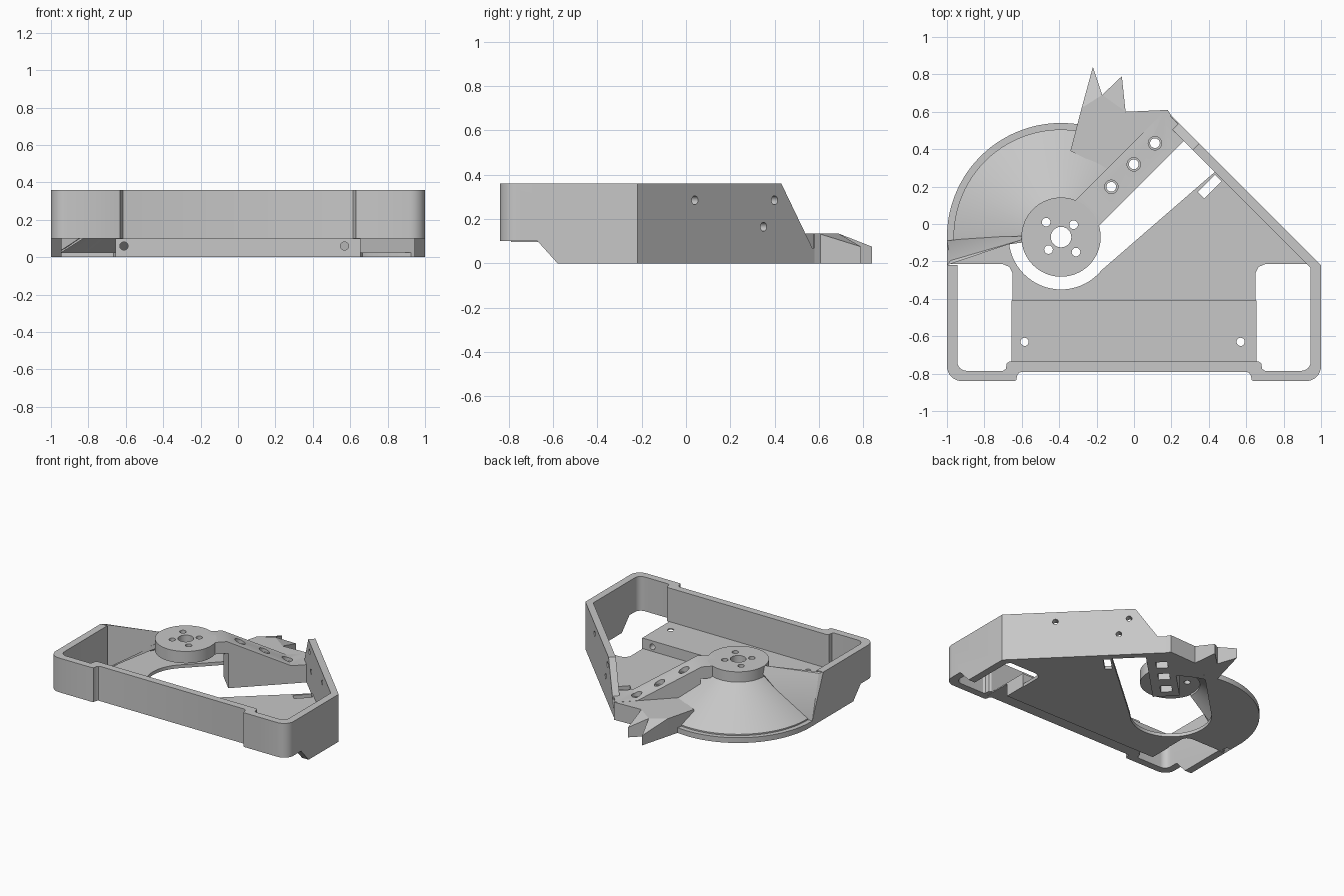
import bpy, bmesh
from math import cos, sin, radians, pi
from mathutils import Vector

if "Cube" in bpy.data.objects:
    bpy.data.objects.remove(bpy.data.objects["Cube"])

grey = bpy.data.materials.new("plain grey")
grey.use_nodes = True
grey.diffuse_color = (0.57, 0.57, 0.57, 1)
grey.node_tree.nodes["Principled BSDF"].inputs["Base Color"].default_value = (0.57, 0.57, 0.57, 1)

X, Y, Z = Vector((1, 0, 0)), Vector((0, 1, 0)), Vector((0, 0, 1))
DIAG = (X + Y).normalized()
BACK = (Y - X).normalized()
HUB = Vector((-0.39, -0.07, 0))


def finish(name, bm):
    bmesh.ops.recalc_face_normals(bm, faces=bm.faces)
    me = bpy.data.meshes.new(name)
    bm.to_mesh(me)
    bm.free()
    ob = bpy.data.objects.new(name, me)
    bpy.context.collection.objects.link(ob)
    me.materials.append(grey)
    return ob


def prism(name, pts, lo, hi, origin=Vector(), u=X, v=Y):
    """Outline in the u, v plane, extruded along u x v from lo to hi."""
    w = u.cross(v)
    bm = bmesh.new()
    ends = [[bm.verts.new(origin + u * a + v * b + w * h) for a, b in pts] for h in (lo, hi)]
    bm.faces.new(ends[0])
    bm.faces.new(ends[1])
    n = len(pts)
    for i in range(n):
        j = (i + 1) % n
        bm.faces.new((ends[0][i], ends[0][j], ends[1][j], ends[1][i]))
    return finish(name, bm)


def arc(cx, cy, r, a0, a1, n):
    return [(cx + r * cos(radians(a0 + (a1 - a0) * i / n)),
             cy + r * sin(radians(a0 + (a1 - a0) * i / n))) for i in range(n + 1)]


def circle(cx, cy, r, n=32):
    return arc(cx, cy, r, 0, 360, n)[:-1]


def rect(x0, x1, y0, y1):
    return [(x0, y0), (x1, y0), (x1, y1), (x0, y1)]


def hull(name, pts):
    bm = bmesh.new()
    for p in pts:
        bm.verts.new(p)
    res = bmesh.ops.convex_hull(bm, input=bm.verts)
    loose = {e for e in res["geom_interior"] if isinstance(e, bmesh.types.BMVert)}
    bmesh.ops.delete(bm, geom=list(loose), context="VERTS")
    return finish(name, bm)


def cut(ob, *args, **kw):
    tool = prism("cutter", *args, **kw)
    tool.hide_render = True
    mod = ob.modifiers.new("cut", "BOOLEAN")
    mod.operation, mod.solver, mod.object = "DIFFERENCE", "EXACT", tool
    bpy.context.view_layer.objects.active = ob
    bpy.ops.object.modifier_apply(modifier=mod.name)
    bpy.data.objects.remove(tool)


def slot(ob, top):
    """Round-ended clearance slot that runs from the hub along the arm."""
    cut(ob, arc(0, 0, 0.28, 90, 270, 32) + [(0.55, -0.28), (0.55, 0.28)], -0.1, top,
        origin=HUB, u=DIAG, v=BACK)


# U-shaped front rim, raised at the front
outer = [(1, -0.22)] + arc(0.92, -0.76, 0.08, 0, -90, 8) + [
    (0.64, -0.84), (0.63, -0.835), (0.625, -0.81), (0.615, -0.795), (0.60, -0.79)]
inner = [(0.945, -0.22)] + arc(0.895, -0.735, 0.05, 0, -90, 6) + [
    (0.70, -0.785), (0.685, -0.775), (0.68, -0.745), (0.665, -0.735)]


def mirrored(half):
    return half + [(-x, y) for x, y in reversed(half)]


rim = prism("front_rim", mirrored(outer) + mirrored(inner)[::-1], 0, 0.36)
cut(rim, [(-0.95, -0.1), (-0.58, -0.1), (-0.58, 0), (-0.67, 0.1), (-0.95, 0.1)],
    -1.2, 1.2, u=Y, v=Z)

# Diagonal side wall with three screw holes
wall = prism("diagonal_wall", [(0, 0), (1.16, 0), (1.16, 0.07), (1.117, 0.07), (0.92, 0.36), (0, 0.36)],
             -0.05, 0, origin=Vector((1, -0.22, 0)), u=BACK, v=Z)
for y, z in ((0.04, 0.285), (0.40, 0.285), (0.35, 0.165)):
    cut(wall, circle(0, z, 0.02, 20), -0.1, 0.1, origin=Vector((0.78 - y, y, 0)), u=BACK, v=Z)

# Thin floor with a small slanted slot
floor = prism("floor", [(-0.65, -0.575), (0.65, -0.575), (0.65, -0.26), (0.665, -0.23), (0.70, -0.215),
                        (0.96, -0.215), (0.44, 0.285), (-0.2, -0.27), (-0.39, -0.07), (-0.62, -0.07),
                        (-0.98, -0.2), (-0.98, -0.215), (-0.70, -0.215), (-0.665, -0.23), (-0.65, -0.26)],
              0, 0.025)
cut(floor, circle(HUB.x, HUB.y, 0.28, 64), -0.1, 0.2)
cut(floor, rect(-0.065, 0.065, -0.025, 0.025), -0.1, 0.1, origin=Vector((0.405, 0.2, 0)), u=DIAG, v=BACK)

# Floor under the skirt, open along the arm
skirt_floor = prism("skirt_floor", [(HUB.x, HUB.y)] + arc(HUB.x, HUB.y, 0.58, 50, 194, 48), 0, 0.025)
slot(skirt_floor, 0.1)

# Mounting step behind the front wall, with a thin lip reaching forward under it
step = prism("mounting_step", [(-0.79, 0.096), (-0.58, 0.096), (-0.58, 0), (-0.41, 0),
                               (-0.41, 0.105), (-0.79, 0.105)], -0.655, 0.655, u=Y, v=Z)
for x in (-0.585, 0.57):
    cut(step, circle(x, -0.63, 0.022, 20), -0.1, 0.3)
for x in (-0.61, 0.57):
    cut(step, circle(x, 0.06, 0.022, 20), -1, 1, u=X, v=Z)

# Hub disc with its bolt holes
hub = prism("hub_disc", circle(HUB.x, HUB.y, 0.212, 64), 0.265, 0.355)
for dx, dy, r in ((0, 0, 0.055), (-0.08, 0.08, 0.023), (0.067, 0.066, 0.023),
                  (-0.067, -0.067, 0.023), (0.08, -0.08, 0.023)):
    cut(hub, circle(HUB.x + dx, HUB.y + dy, r, 24), 0, 1)

# Hollow conical skirt around the hub, swept from the arm to the left wall
profile = [(0.2, 0.284), (0.575, 0.05), (0.575, 0.04), (0.61, 0.04), (0.61, 0),
           (0.56, 0), (0.56, 0.025), (0.2, 0.25)]
bm = bmesh.new()
rings = []
for i in range(49):
    a = radians(51 + 137 * i / 48)
    rings.append([bm.verts.new(HUB + Vector((r * cos(a), r * sin(a), z))) for r, z in profile])
for p, q in zip(rings, rings[1:]):
    for k in range(len(profile)):
        m = (k + 1) % len(profile)
        bm.faces.new((p[k], p[m], q[m], q[k]))
bm.faces.new(rings[0])
bm.faces.new(rings[-1])
finish("conical_skirt", bm)

# Web joining the left wall to the hub and skirt, open underneath
hull("left_web", [(-1, -0.22, 0), (-1, -0.22, 0.36), (-0.98, -0.195, 0.355), (-0.6, -0.085, 0.355),
                  (-0.6, -0.085, 0.265), (-0.6, -0.065, 0.3), (-0.84, -0.07, 0.1),
                  (-1, -0.09, 0.045), (-1, -0.09, 0)])

# Sloping arm with three counterbored holes and nut pockets
arm = prism("sloping_arm", [(0.15, 0.265), (0.28, 0.265), (0.28, 0), (0.87, 0), (0.87, 0.135),
                            (0.72, 0.135), (0.27, 0.355), (0.15, 0.355)],
            -0.085, 0.1, origin=HUB, u=DIAG, v=Z)
cut(arm, circle(HUB.x, HUB.y, 0.13), 0, 1)
for dx, dy, r in ((0.067, 0.066, 0.023),):
    cut(arm, circle(HUB.x + dx, HUB.y + dy, r, 24), 0, 1)
for s, z in ((0.38, 0.30), (0.55, 0.22), (0.71, 0.14)):
    c = HUB + DIAG * s
    cut(arm, circle(c.x, c.y, 0.026, 24), -0.1, 0.5)
    cut(arm, circle(c.x, c.y, 0.036, 24), z - 0.03, 0.5)
    cut(arm, rect(-0.04, 0.04, -0.04, 0.04), -0.1, z - 0.09, origin=c, u=DIAG, v=BACK)

# Jagged end plate with two pointed teeth
plate = prism("jagged_plate", [(-0.34, 0.39), (-0.28, 0.62), (-0.17, 0.69), (-0.045, 0.6),
                               (0.18, 0.61), (0.2, 0.58), (0.04, 0.46), (-0.14, 0.29)], 0, 0.134)
slot(plate, 0.09)
for name, a, b, tip in (("long_tooth", (-0.28, 0.62), (-0.17, 0.69), (-0.22, 0.84)),
                        ("short_tooth", (-0.17, 0.69), (-0.045, 0.6), (-0.065, 0.79))):
    hull(name, [(*p, z) for p, top in ((a, 0.134), (b, 0.134), (tip, 0.075)) for z in (0, top)])

# Smooth the round faces and keep the edges sharp
bpy.ops.object.select_all(action="DESELECT")
for ob in bpy.context.collection.objects:
    if ob.type == "MESH" and grey.name in ob.data.materials:
        ob.select_set(True)
        bpy.context.view_layer.objects.active = ob
bpy.ops.object.shade_smooth_by_angle(angle=pi / 6)
